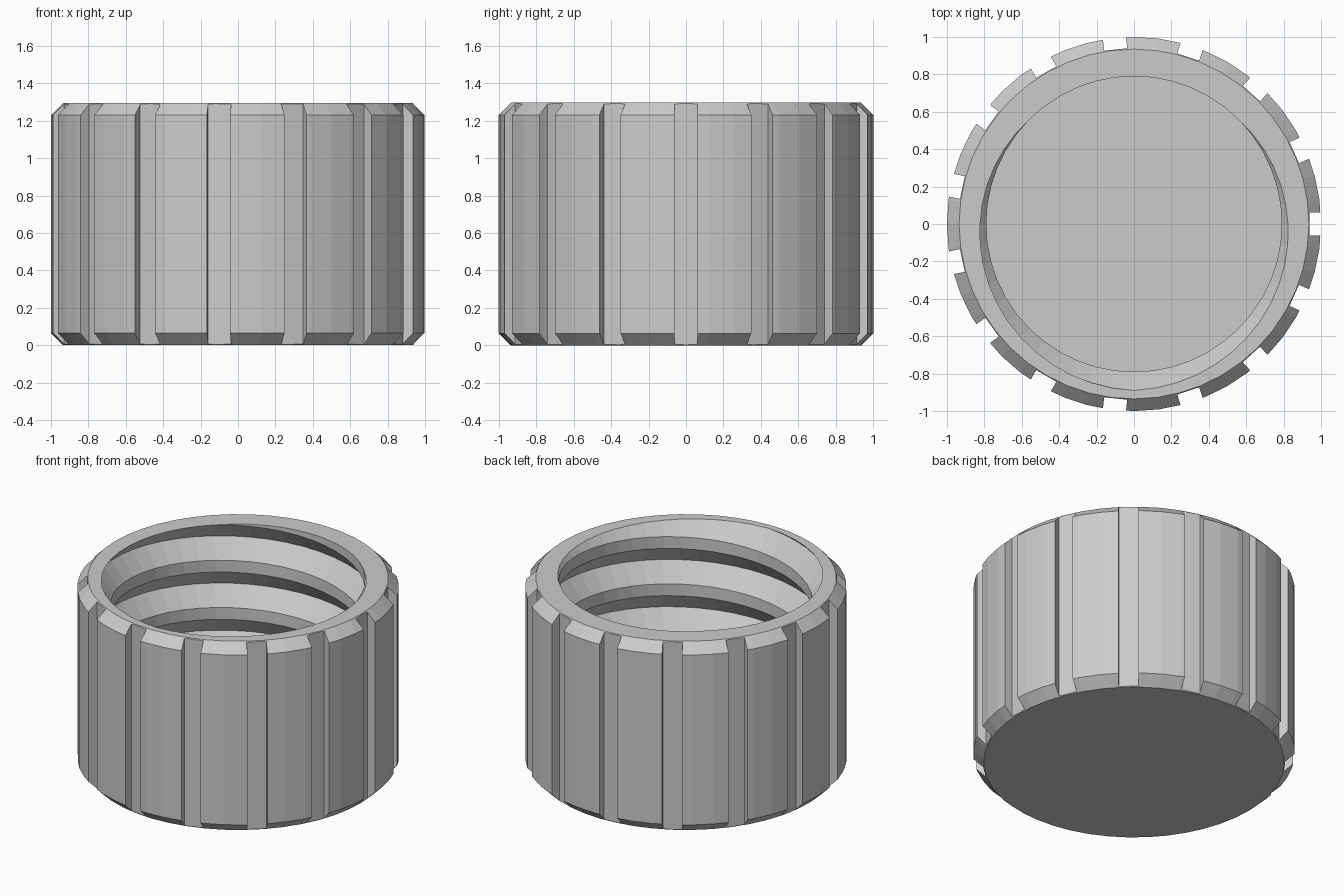
import bpy, bmesh, math
from mathutils import Matrix

cube = bpy.data.objects.get("Cube")
if cube:
    bpy.data.objects.remove(cube)

SEGMENTS, GROOVES = 48, 15
HEIGHT, FLOOR = 1.295, 0.15
RADIUS, CHAMFER = 1.0, 0.065
CREST, ROOT, PITCH = 0.79, 0.89, 0.324
FLAT = PITCH / 4                      # height of the thread crest

grey = bpy.data.materials.new("light_grey")
grey.use_nodes = True
grey.diffuse_color = (0.6, 0.6, 0.6, 1)
grey.node_tree.nodes["Principled BSDF"].inputs["Base Color"].default_value = (0.6, 0.6, 0.6, 1)


def crest_height(angle):
    """Middle of the thread crest that meets the rim at the back."""
    return HEIGHT + PITCH * (angle - math.pi / 2) / math.tau


def thread_radius(angle, z):
    gap = (z - crest_height(angle)) % PITCH
    gap = min(gap, PITCH - gap)
    slope = max(0, gap - FLAT / 2) / (PITCH / 2 - FLAT / 2)
    return CREST + (ROOT - CREST) * slope


def column(angle):
    """Cross-section from the bottom edge, up the outside, then down the thread."""
    edge = RADIUS - CHAMFER
    points = [(edge, 0), (RADIUS, CHAMFER), (RADIUS, HEIGHT - CHAMFER), (edge, HEIGHT)]
    for turn in range(2, -7, -1):
        middle = crest_height(angle) + turn * PITCH
        for offset in (FLAT / 2, -FLAT / 2, -PITCH / 2):
            z = min(HEIGHT, max(FLOOR, middle + offset))
            points.append((thread_radius(angle, z), z))
    return points


def make_object(name, bm):
    mesh = bpy.data.meshes.new(name)
    bm.to_mesh(mesh)
    bm.free()
    mesh.materials.append(grey)
    obj = bpy.data.objects.new(name, mesh)
    bpy.context.collection.objects.link(obj)
    return obj


# Cap body with chamfered outside and internal screw thread
bm = bmesh.new()
columns = []
for i in range(SEGMENTS + 1):
    a = math.tau * i / SEGMENTS
    columns.append([bm.verts.new((r * math.cos(a), r * math.sin(a), z)) for r, z in column(a)])
for left, right in zip(columns, columns[1:]):
    for j in range(len(left) - 1):
        bm.faces.new((left[j], right[j], right[j + 1], left[j + 1]))
bmesh.ops.remove_doubles(bm, verts=bm.verts[:], dist=0.0005)
bmesh.ops.dissolve_degenerate(bm, edges=bm.edges[:], dist=0.0001)
# Underside and inner floor
bmesh.ops.holes_fill(bm, edges=[e for e in bm.edges if e.is_boundary], sides=0)
bmesh.ops.recalc_face_normals(bm, faces=bm.faces[:])
cap = make_object("screw_cap", bm)

# Grip grooves around the outside
bm = bmesh.new()
depth, width, start = 0.2, 0.124, 0.938
for i in range(GROOVES):
    turn = Matrix.Rotation(math.tau * i / GROOVES, 4, 'Z')
    place = Matrix.Translation((start + depth / 2, 0, HEIGHT / 2))
    size = Matrix.Diagonal((depth, width, HEIGHT * 1.2, 1))
    bmesh.ops.create_cube(bm, size=1, matrix=turn @ place @ size)
cutter = make_object("groove_cutter", bm)
cutter.hide_render = True

cut = cap.modifiers.new("grip_grooves", 'BOOLEAN')
cut.operation, cut.solver, cut.object = 'DIFFERENCE', 'EXACT', cutter
bpy.context.view_layer.objects.active = cap
cap.select_set(True)
bpy.ops.object.modifier_apply(modifier=cut.name)
bpy.data.objects.remove(cutter)
